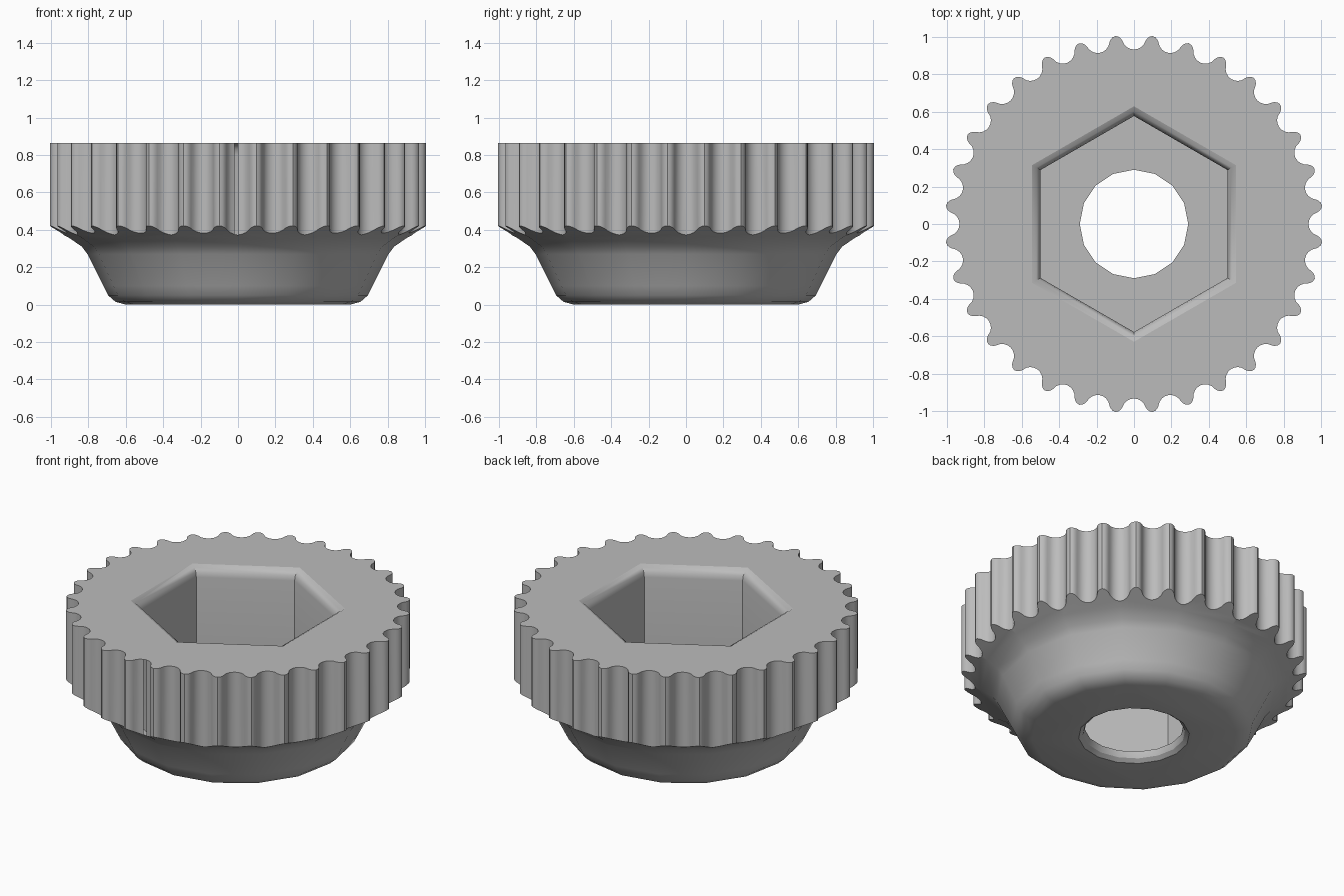
import bpy, bmesh
from math import sin, cos, pi, radians
from mathutils import Vector

if "Cube" in bpy.data.objects:
    bpy.data.objects.remove(bpy.data.objects["Cube"])

TOP, TEETH = 0.865, 32

grey = bpy.data.materials.new("Plain grey")
grey.use_nodes = True
grey.diffuse_color = (0.5, 0.5, 0.5, 1)
grey.node_tree.nodes["Principled BSDF"].inputs["Base Color"].default_value = (0.5, 0.5, 0.5, 1)


def loft(name, loops):
    """Closed solid through equally long point loops, bottom to top."""
    bm = bmesh.new()
    rings = [[bm.verts.new(p) for p in loop] for loop in loops]
    n = len(rings[0])
    for low, high in zip(rings, rings[1:]):
        for i in range(n):
            j = (i + 1) % n
            bm.faces.new((low[i], low[j], high[j], high[i]))
    bm.faces.new(rings[0][::-1])
    bm.faces.new(rings[-1])
    mesh = bpy.data.meshes.new(name)
    bm.to_mesh(mesh)
    bm.free()
    mesh.materials.append(grey)
    obj = bpy.data.objects.new(name, mesh)
    bpy.context.collection.objects.link(obj)
    return obj


def turned(name, profile, sides, turn=0.0):
    """Solid with regular polygon rings; profile holds (radius, z)."""
    return loft(name, [[(r * cos(turn + 2 * pi * i / sides),
                         r * sin(turn + 2 * pi * i / sides), z)
                        for i in range(sides)] for r, z in profile])


def tooth_outline():
    """Scalloped outline: round valleys tangent to small round tips."""
    half = []
    for a in (-90, -72, -54, -35, -16):
        half.append((0.064 * cos(radians(a)), 0.997 + 0.064 * sin(radians(a))))
    for a in (140, 115, 90):
        half.append((0.0985 + 0.037 * cos(radians(a)), 0.968 + 0.037 * sin(radians(a))))
    period = [(-u, r) for u, r in half[:0:-1]] + half[:-1]
    points = []
    for k in range(TEETH):
        a = 2 * pi * k / TEETH
        out, side = Vector((cos(a), sin(a))), Vector((-sin(a), cos(a)))
        points += [out * r + side * u for u, r in period]
    return points


# Turned body: rounded foot, tapered side, flare under the rim
body = turned("knob", [(0.60, 0), (0.655, 0.015), (0.695, 0.05), (0.72, 0.1),
                       (0.805, 0.27), (0.835, 0.31), (0.90, 0.355), (1.04, 0.43),
                       (1.04, TOP)], 16)

# Gripping teeth, hex socket with eased mouth, and round through hole
outline = tooth_outline()
teeth = loft("teeth_cutter", [[(p.x, p.y, z) for p in outline] for z in (-0.1, 1.0)])
k = 1 / cos(pi / 6)
socket = turned("socket_cutter", [(0.5 * k, 0.06), (0.5 * k, 0.80), (0.506 * k, 0.83),
                                  (0.522 * k, 0.852), (0.545 * k, TOP), (0.56 * k, TOP + 0.015)],
                6, pi / 6)
hole = turned("hole_cutter", [(0.335, -0.01), (0.325, 0), (0.30, 0.02), (0.29, 0.05), (0.29, 0.2)], 16)

bpy.context.view_layer.objects.active = body
for cutter, operation in ((teeth, "INTERSECT"), (socket, "DIFFERENCE"), (hole, "DIFFERENCE")):
    mod = body.modifiers.new(cutter.name, "BOOLEAN")
    mod.object, mod.operation, mod.solver = cutter, operation, "EXACT"
    bpy.ops.object.modifier_apply(modifier=mod.name)
    bpy.data.objects.remove(cutter)

# Smooth curved walls, crisp rims
bpy.ops.object.select_all(action="DESELECT")
body.select_set(True)
bpy.ops.object.shade_smooth_by_angle(angle=radians(29))
